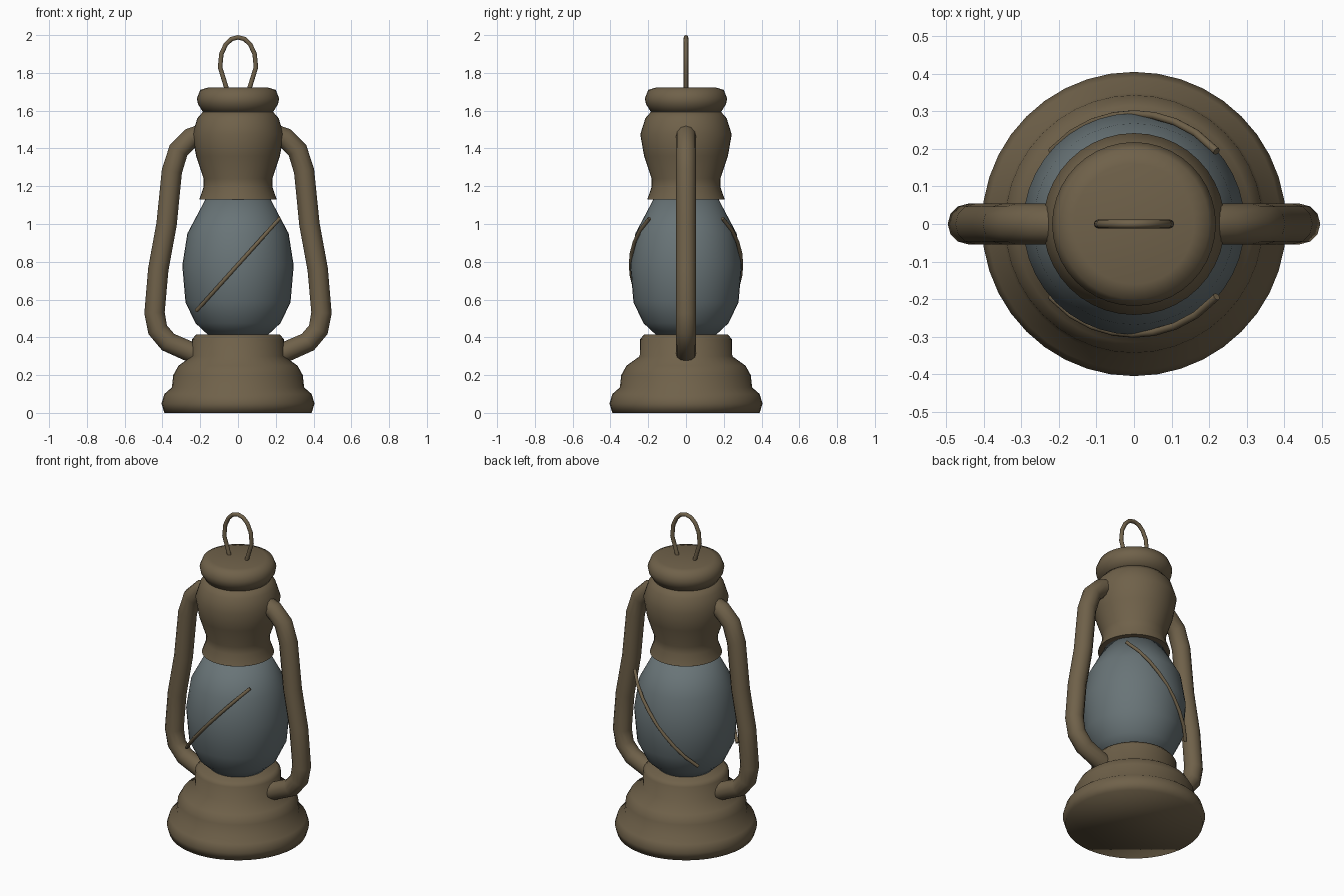
import bpy, math

if "Cube" in bpy.data.objects:
    bpy.data.objects.remove(bpy.data.objects["Cube"])


def material(name, rgb):
    m = bpy.data.materials.new(name)
    m.diffuse_color = (*rgb, 1)
    m.use_nodes = True
    m.node_tree.nodes["Principled BSDF"].inputs["Base Color"].default_value = m.diffuse_color
    return m


BROWN = material("aged brown metal", (0.16, 0.12, 0.068))
GLASS = material("blue grey glass", (0.14, 0.175, 0.185))


def finish(ob, mat, angle):
    ob.data.materials.clear()
    ob.data.materials.append(mat)
    bpy.ops.object.select_all(action='DESELECT')
    ob.select_set(True)
    bpy.context.view_layer.objects.active = ob
    bpy.ops.object.shade_smooth_by_angle(angle=math.radians(angle))


def lathe(name, profile, mat, n=40, angle=75):
    """Spin a (radius, z) profile about z and close both ends."""
    verts = [(r * math.cos(2 * math.pi * i / n), r * math.sin(2 * math.pi * i / n), z)
             for r, z in profile for i in range(n)]
    faces = [(k * n + i, k * n + (i + 1) % n, (k + 1) * n + (i + 1) % n, (k + 1) * n + i)
             for k in range(len(profile) - 1) for i in range(n)]
    faces.append(tuple(reversed(range(n))))
    faces.append(tuple(range(len(verts) - n, len(verts))))
    me = bpy.data.meshes.new(name)
    me.from_pydata(verts, [], faces)
    ob = bpy.data.objects.new(name, me)
    bpy.context.collection.objects.link(ob)
    finish(ob, mat, angle)


def tube(name, points, radius, res=4):
    """Round tube along a path, turned into a mesh."""
    cu = bpy.data.curves.new(name, 'CURVE')
    cu.dimensions = '3D'
    cu.bevel_depth = radius
    cu.bevel_resolution = res
    cu.use_fill_caps = True
    sp = cu.splines.new('POLY')
    sp.points.add(len(points) - 1)
    for p, co in zip(sp.points, points):
        p.co = (*co, 1)
    tmp = bpy.data.objects.new(name + "_path", cu)
    bpy.context.collection.objects.link(tmp)
    dg = bpy.context.evaluated_depsgraph_get()
    me = bpy.data.meshes.new_from_object(tmp.evaluated_get(dg))
    bpy.data.objects.remove(tmp)
    ob = bpy.data.objects.new(name, me)
    bpy.context.collection.objects.link(ob)
    finish(ob, BROWN, 60)


# Stepped base with burner collar
lathe("base", [(0.39, 0), (0.405, 0.05), (0.39, 0.10), (0.35, 0.135), (0.343, 0.20),
               (0.315, 0.25), (0.245, 0.30), (0.243, 0.39), (0.222, 0.415)], BROWN)

# Glass globe
lathe("glass_globe", [(0.15, 0.405), (0.225, 0.475), (0.278, 0.585), (0.295, 0.78),
                      (0.268, 0.95), (0.17, 1.135)], GLASS)

# Chimney above the globe
lathe("chimney", [(0.205, 1.13), (0.182, 1.195), (0.182, 1.24), (0.222, 1.36),
                  (0.242, 1.475), (0.215, 1.56), (0.18, 1.60)], BROWN)

# Chimney cap
lathe("cap", [(0.165, 1.59), (0.185, 1.592), (0.212, 1.635), (0.218, 1.665),
              (0.2, 1.71), (0.16, 1.722)], BROWN)

# Side air tubes
side = [(0.19, 1.475), (0.25, 1.455), (0.315, 1.39), (0.35, 1.28), (0.378, 1.0),
        (0.422, 0.76), (0.442, 0.53), (0.425, 0.44), (0.37, 0.375), (0.25, 0.322), (0.2, 0.312)]
for label, s in (("left", -1), ("right", 1)):
    tube(label + "_side_tube", [(s * x, 0, z) for x, z in side], 0.054)

# Hanging loop
half = [(0.055, 1.70), (0.075, 1.765), (0.095, 1.83), (0.088, 1.90), (0.065, 1.95),
        (0.035, 1.979), (0, 1.988)]
loop = [(-x, 0, z) for x, z in half] + [(x, 0, z) for x, z in reversed(half[:-1])]
tube("hanging_loop", loop, 0.012)

# Diagonal guard wires on the front and back of the globe
for label, s in (("front", -1), ("back", 1)):
    xs = [-0.22 + 0.44 * i / 8 for i in range(9)]
    tube(label + "_guard_wire",
         [(x, s * math.sqrt(0.293 ** 2 - x * x), 0.785 + x * 1.11) for x in xs], 0.010)
